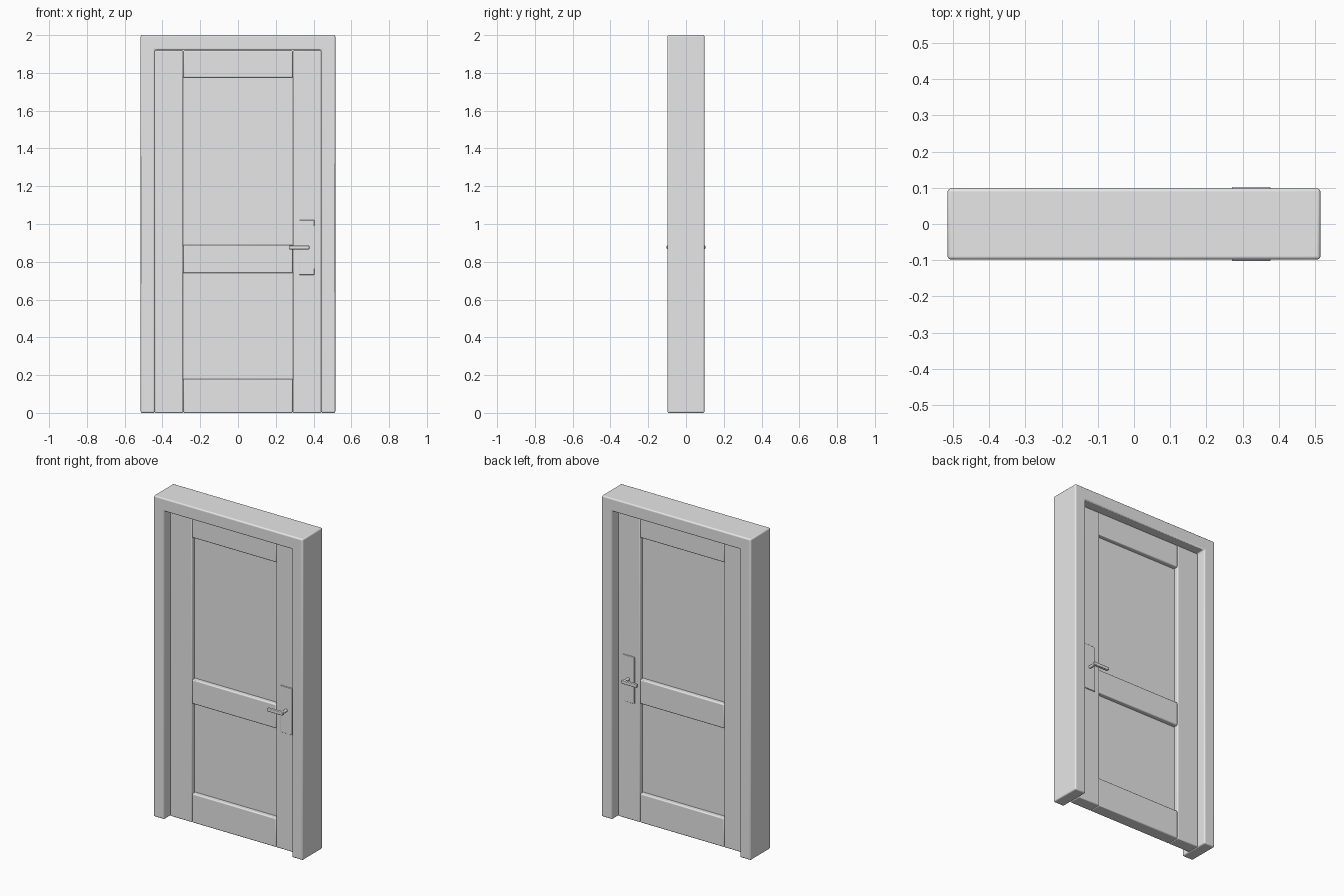
import bpy
import bmesh
from mathutils import Matrix, Vector

cube = bpy.data.objects.get("Cube")
if cube:
    bpy.data.objects.remove(cube)

grey = bpy.data.materials.new("light grey")
grey.use_nodes = True
COLOUR = (0.8, 0.8, 0.8, 1)
grey.diffuse_color = COLOUR
grey.node_tree.nodes["Principled BSDF"].inputs["Base Color"].default_value = COLOUR


def finish(name, bm, bevel=0, segments=3):
    """Turn a bmesh into a rounded, smooth shaded object."""
    bmesh.ops.recalc_face_normals(bm, faces=bm.faces)
    mesh = bpy.data.meshes.new(name)
    bm.to_mesh(mesh)
    bm.free()
    mesh.materials.append(grey)
    obj = bpy.data.objects.new(name, mesh)
    bpy.context.collection.objects.link(obj)
    if bevel:
        mod = obj.modifiers.new("rounded edges", 'BEVEL')
        mod.width = bevel
        mod.segments = segments
        mod.limit_method = 'ANGLE'
    bpy.ops.object.select_all(action='DESELECT')
    obj.select_set(True)
    bpy.context.view_layer.objects.active = obj
    bpy.ops.object.shade_smooth_by_angle()
    return obj


def box(name, x, y, z, bevel=0):
    """Box given by its (low, high) range on each axis."""
    bm = bmesh.new()
    spans = (x, y, z)
    size = [b - a for a, b in spans]
    centre = Vector([(a + b) / 2 for a, b in spans])
    bmesh.ops.create_cube(bm, size=1, matrix=Matrix.Translation(centre) @ Matrix.Diagonal((*size, 1)))
    return finish(name, bm, bevel)


W, D, H = 0.515, 0.098, 2.0     # frame half width, half depth, height
IN, TOP = 0.44, 1.92            # opening half width and height
STILE, LEAF = 0.29, 0.04        # inner stile edge, leaf half thickness

# Door frame: an arch-shaped outline pushed through the wall depth
bm = bmesh.new()
outline = [(-W, 0), (-W, H), (W, H), (W, 0), (IN, 0), (IN, TOP), (-IN, TOP), (-IN, 0)]
face = bm.faces.new([bm.verts.new((x, -D, z)) for x, z in outline])
pushed = bmesh.ops.extrude_face_region(bm, geom=[face])["geom"]
bmesh.ops.translate(bm, vec=(0, 2 * D, 0), verts=[v for v in pushed if isinstance(v, bmesh.types.BMVert)])
finish("door_frame", bm, 0.008)

# Door leaf: two stiles, three rails and a thin panel behind them
for side, (a, b) in {"left": (STILE, IN), "right": (-IN, -STILE)}.items():
    box(side + "_stile", (a, b), (-LEAF, LEAF), (0, TOP), 0.006)
for name, z in {"bottom": (0, 0.18), "middle": (0.74, 0.89), "top": (1.775, TOP)}.items():
    box(name + "_rail", (-STILE, STILE), (-LEAF, LEAF), z, 0.006)
box("door_panel", (-STILE - 0.01, STILE + 0.01), (-0.012, 0.012), (0.02, TOP - 0.02))

# Handle set on both faces
HX, HZ = 0.365, 0.876
for side, s in {"front": -1, "back": 1}.items():
    def depth(a, b):
        return tuple(sorted((s * a, s * b)))
    box(side + "_handle_plate", (HX - 0.04, HX + 0.04), depth(LEAF - 0.01, LEAF + 0.006),
        (HZ - 0.145, HZ + 0.145), 0.003)
    bm = bmesh.new()
    place = Matrix.Translation((HX, s * (LEAF + 0.025), HZ)) @ Matrix.Rotation(1.5708, 4, 'X')
    bmesh.ops.create_cone(bm, cap_ends=True, segments=16, radius1=0.009, radius2=0.009,
                          depth=0.05, matrix=place)
    finish(side + "_handle_spindle", bm)
    box(side + "_handle_lever", (0.27, 0.378), depth(0.084, 0.102), (HZ - 0.01, HZ + 0.01), 0.004)
